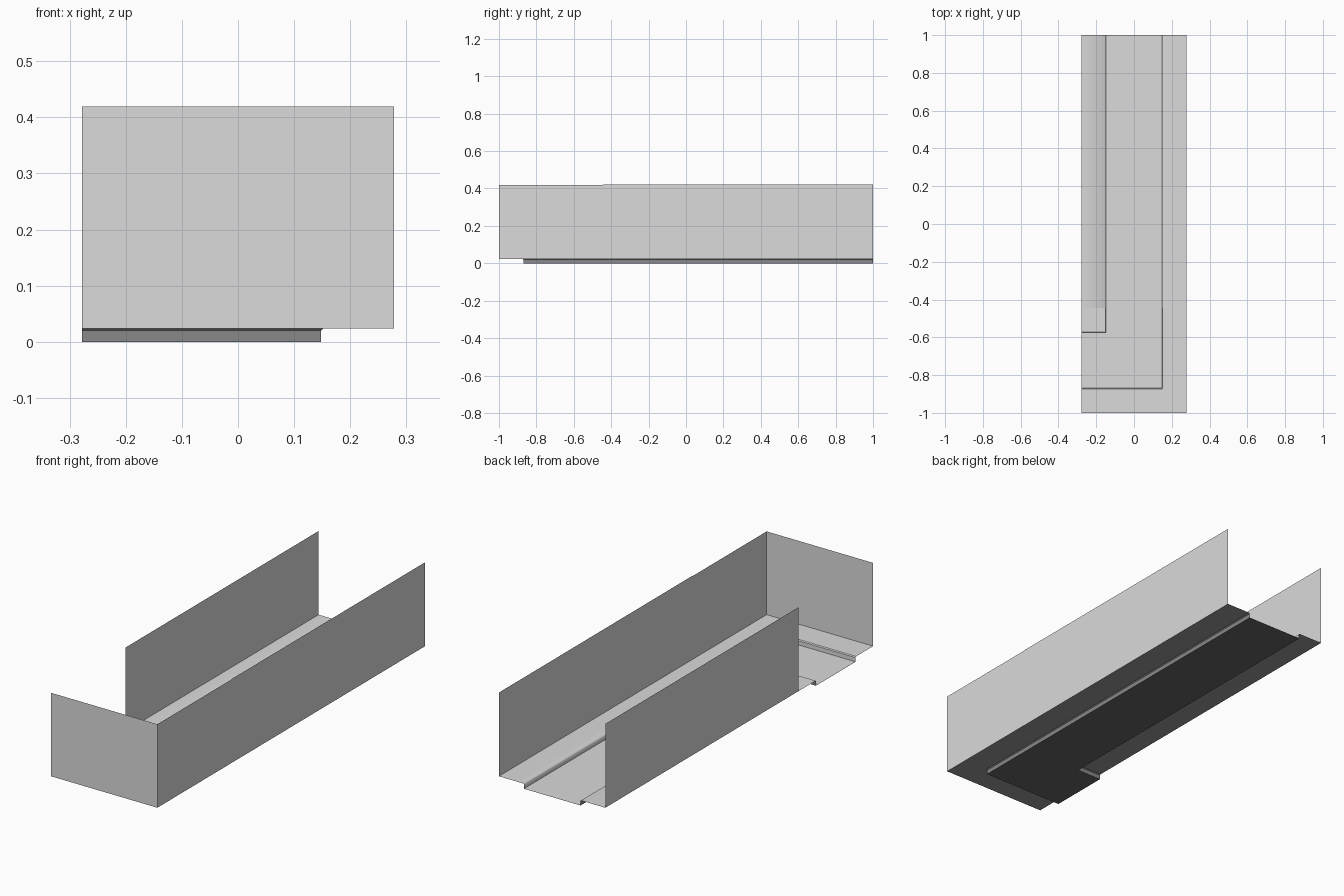
import bpy, bmesh

if "Cube" in bpy.data.objects:
    bpy.data.objects.remove(bpy.data.objects["Cube"])

W = 0.278          # half width of the corridor
C = 0.148          # half width of the road
SPLIT = -1 + 2 * W # where the corner piece meets the straight piece
MID = -1 + W       # centre line of the side opening
TOP = 0.419
WALK = 0.024
GAP = 0.001        # light lining sits this far inside the dark base


def material(name, v):
    m = bpy.data.materials.new(name)
    m.diffuse_color = (v, v, v, 1)
    m.use_nodes = True
    m.node_tree.nodes["Principled BSDF"].inputs["Base Color"].default_value = m.diffuse_color
    return m


light = material("light grey lining", 0.705)
asphalt = material("dark asphalt", 0.132)
paving = material("paving grey", 0.31)
kerb = material("kerb grey", 0.25)


def loft(name, rings, mats, smooth=False):
    """Skin quads between point rows; a second material goes on steep faces."""
    bm = bmesh.new()
    rows = [[bm.verts.new(p) for p in ring] for ring in rings]
    for a, b in zip(rows, rows[1:]):
        for i in range(len(a) - 1):
            bm.faces.new((a[i], a[i + 1], b[i + 1], b[i]))
    bm.normal_update()
    # pavements and roads face up
    if sum(f.normal.z * f.calc_area() for f in bm.faces) < -1e-5:
        bmesh.ops.reverse_faces(bm, faces=bm.faces[:])
    bm.normal_update()
    for f in bm.faces:
        f.smooth = smooth
        f.material_index = int(len(mats) > 1 and abs(f.normal.z) < 0.85)
    me = bpy.data.meshes.new(name)
    bm.to_mesh(me)
    bm.free()
    for m in mats:
        me.materials.append(m)
    ob = bpy.data.objects.new(name, me)
    bpy.context.collection.objects.link(ob)


def wall(name, path, top):
    loft(name, [[(x, y, WALK) for x, y in path], [(x, y, top) for x, y in path]], [light])


def road(name, x0, x1, y0, y1):
    for label, z, mat in (("_base", 0, asphalt), ("_lining", GAP, light)):
        loft(name + label, [[(x0, y0, z), (x1, y0, z)], [(x0, y1, z), (x1, y1, z)]], [mat])


def pavement(name, profile, section, smooth):
    """Profile is (offset from road edge, height); section places one offset."""
    loft(name + "_base", [section(d, z) for d, z in profile], [paving, kerb])
    loft(name + "_lining", [section(d - GAP if i < len(profile) - 1 else d, z + GAP)
                            for i, (d, z) in enumerate(profile)], [light], smooth)


# Road: straight lane with a side opening to the left
road("straight_road", -C, C, SPLIT, 1)
road("corner_road", -C, C, MID - C, SPLIT)
road("side_road", -W, -C, MID - C, MID + C)

# Straight pavements with a softly shaded kerb
lip = [(0, 0), (0, 0.020), (0.004, WALK)]
edge = [(W - C, WALK)]
pavement("left_pavement", lip + edge,
         lambda d, z: [(-C - d, SPLIT, z), (-C - d, 1, z)], True)
pavement("right_pavement", lip + [(0.032, WALK)] + edge,
         lambda d, z: [(C + d, SPLIT, z), (C + d, 1, z)], True)

# Corner pavements with a crisp kerb
pavement("outer_corner_pavement", lip + edge,
         lambda d, z: [(C + d, SPLIT, z), (C + d, MID - C - d, z), (-W, MID - C - d, z)], False)
pavement("inner_corner_pavement", lip + edge,
         lambda d, z: [(-C - d, SPLIT, z), (-C - d, MID + C + d, z), (-W, MID + C + d, z)], False)

# Walls
wall("front_wall", [(-W, -1), (W, -1)], TOP)
wall("right_corner_wall", [(W, -1), (W, SPLIT)], TOP)
wall("right_wall", [(W, SPLIT), (W, 1)], TOP + 0.002)
wall("left_wall", [(-W, 1), (-W, SPLIT)], TOP + 0.002)
